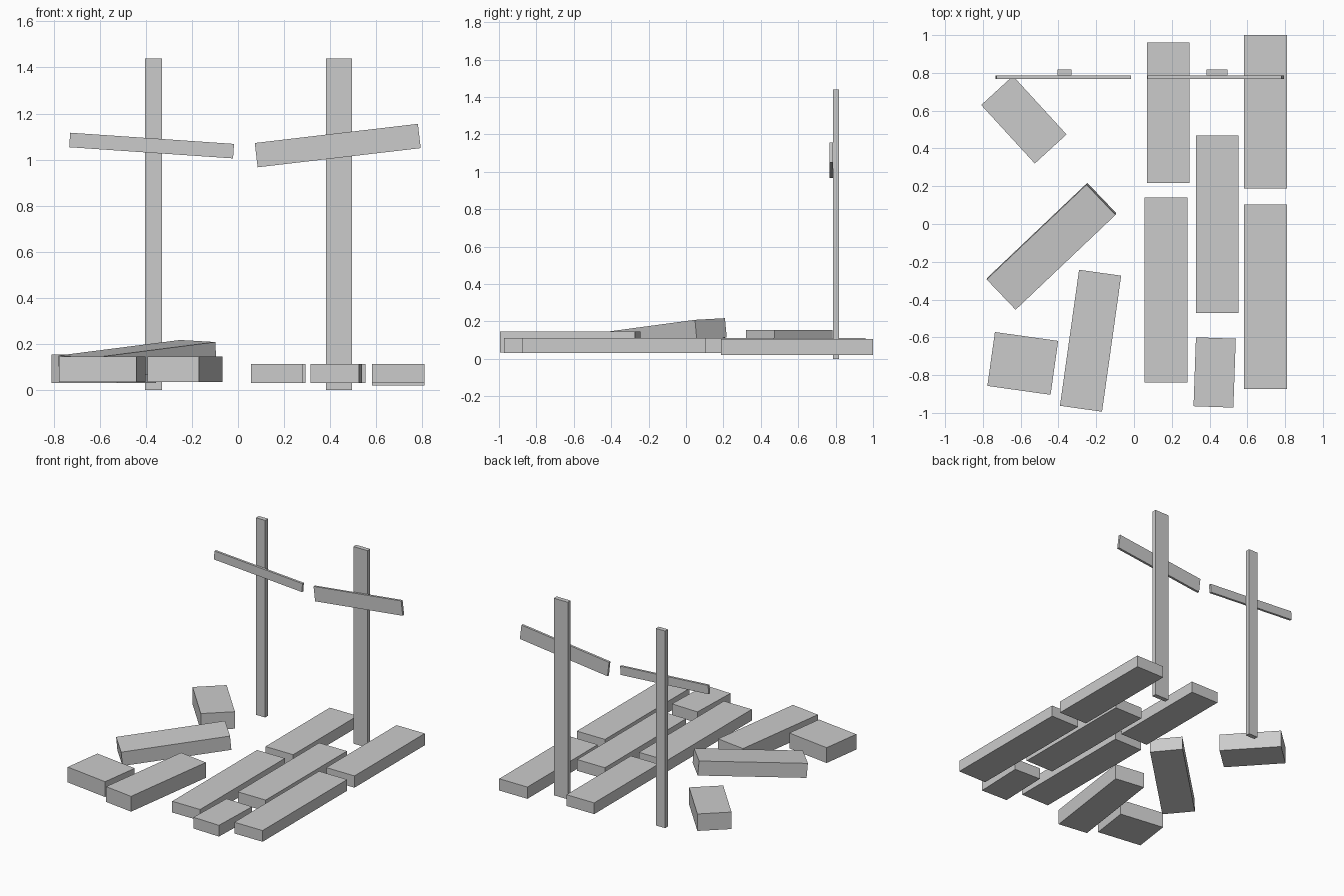
import bpy
from math import radians
from mathutils import Euler

default = bpy.data.objects.get("Cube")
if default:
    bpy.data.objects.remove(default, do_unlink=True)

# One plain grey for everything
grey = bpy.data.materials.new("plain_grey")
grey.use_nodes = True
colour = (0.6, 0.6, 0.6, 1)
grey.diffuse_color = colour
grey.node_tree.nodes["Principled BSDF"].inputs["Base Color"].default_value = colour


def box(name, centre, size, rotation=(0, 0, 0)):
    """Box by centre, full size and rotation in degrees."""
    bpy.ops.mesh.primitive_cube_add(size=1, location=centre)
    ob = bpy.context.object
    ob.name = name
    ob.scale = size
    ob.rotation_euler = Euler([radians(a) for a in rotation])
    ob.data.materials.append(grey)
    return ob


def plank(name, x0, x1, y0, y1, z0, z1):
    """Straight plank by its extents."""
    return box(name, ((x0 + x1) / 2, (y0 + y1) / 2, (z0 + z1) / 2),
               (x1 - x0, y1 - y0, z1 - z0))


# Laid deck planks
LOW, TOP = 0.03, 0.112
plank("deck_plank_inner_back", 0.07, 0.294, 0.217, 0.96, LOW, TOP)
plank("deck_plank_inner_front", 0.056, 0.282, -0.84, 0.14, LOW, TOP)
plank("deck_plank_middle", 0.328, 0.553, -0.47, 0.468, LOW, TOP)
plank("deck_plank_outer_back", 0.582, 0.81, 0.188, 1.0, 0.02, 0.106)
plank("deck_plank_outer_front", 0.582, 0.81, -0.873, 0.104, LOW, TOP)
box("deck_plank_short", (0.427, -0.786, 0.071), (0.211, 0.365, 0.082), (0, 0, -2))

# Loose planks scattered beside the deck
box("loose_plank_front", (-0.23, -0.618, 0.09), (0.225, 0.727, 0.112), (0, 0, -8))
box("loose_block_front", (-0.589, -0.738, 0.09), (0.338, 0.288, 0.112), (0, 0, -8))
box("loose_block_back", (-0.583, 0.552, 0.092), (0.42, 0.228, 0.124), (0, 0, -47.5))
box("leaning_plank", (-0.437, -0.118, 0.127), (0.732, 0.222, 0.104), (2.3, -5.3, 43.5))

# Upright posts with crooked crossbars on their front faces
plank("right_post", -0.404, -0.33, 0.785, 0.818, 0, 1.44)
plank("left_post", 0.383, 0.496, 0.785, 0.818, 0, 1.44)
box("right_crossbar", (-0.375, 0.777, 1.061), (0.713, 0.017, 0.063), (0, 3.9, 0))
box("left_crossbar", (0.433, 0.777, 1.061), (0.713, 0.017, 0.106), (0, -6.7, 0))
